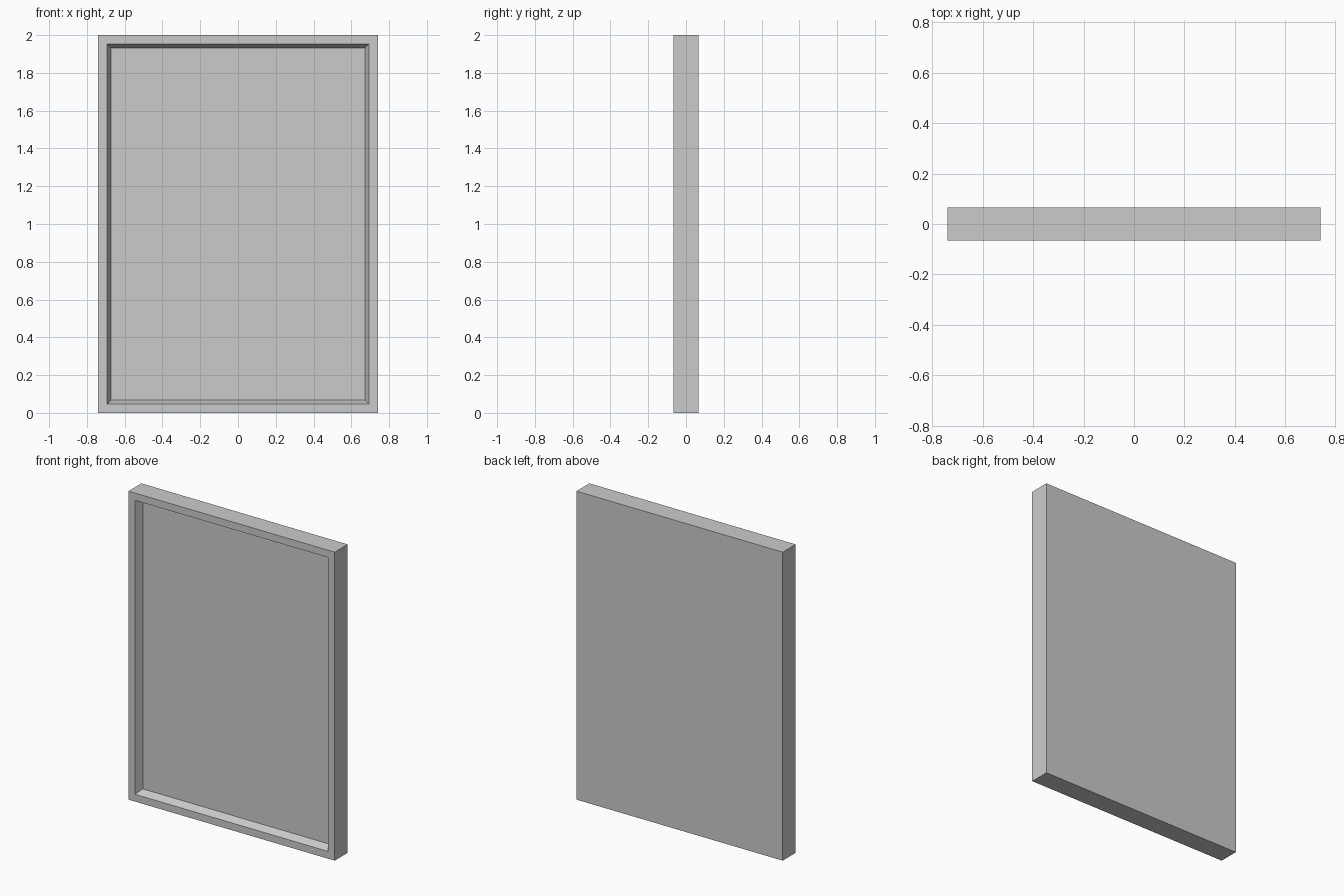
import bpy
import bmesh
from mathutils import Vector

cube = bpy.data.objects.get("Cube")
if cube:
    bpy.data.objects.remove(cube, do_unlink=True)

WIDTH, DEPTH, HEIGHT = 1.48, 0.132, 2.0
BORDER = 0.067          # flat rim around the opening
SLOPE = 0.03            # inward taper of the recess walls
RECESS = 0.05           # depth of the recessed panel

# Single flat grey
grey = bpy.data.materials.new("light_grey")
grey.use_nodes = True
colour = (0.6, 0.6, 0.6, 1)
grey.diffuse_color = colour
grey.node_tree.nodes["Principled BSDF"].inputs["Base Color"].default_value = colour

# Slab standing on the ground
bm = bmesh.new()
bmesh.ops.create_cube(bm, size=1)
bmesh.ops.scale(bm, vec=(WIDTH, DEPTH, HEIGHT), verts=bm.verts)
bmesh.ops.translate(bm, vec=(0, 0, HEIGHT / 2), verts=bm.verts)

# Front face: flat rim, then sloped walls down to the recessed panel
bm.normal_update()
front = min(bm.faces, key=lambda f: f.calc_center_median().y)
bmesh.ops.inset_region(bm, faces=[front], thickness=BORDER)
bmesh.ops.inset_region(bm, faces=[front], thickness=SLOPE)
bmesh.ops.translate(bm, vec=Vector((0, RECESS, 0)), verts=front.verts)
bm.normal_update()

mesh = bpy.data.meshes.new("framed_panel")
bm.to_mesh(mesh)
bm.free()
mesh.materials.append(grey)
panel = bpy.data.objects.new("framed_panel", mesh)
bpy.context.collection.objects.link(panel)
